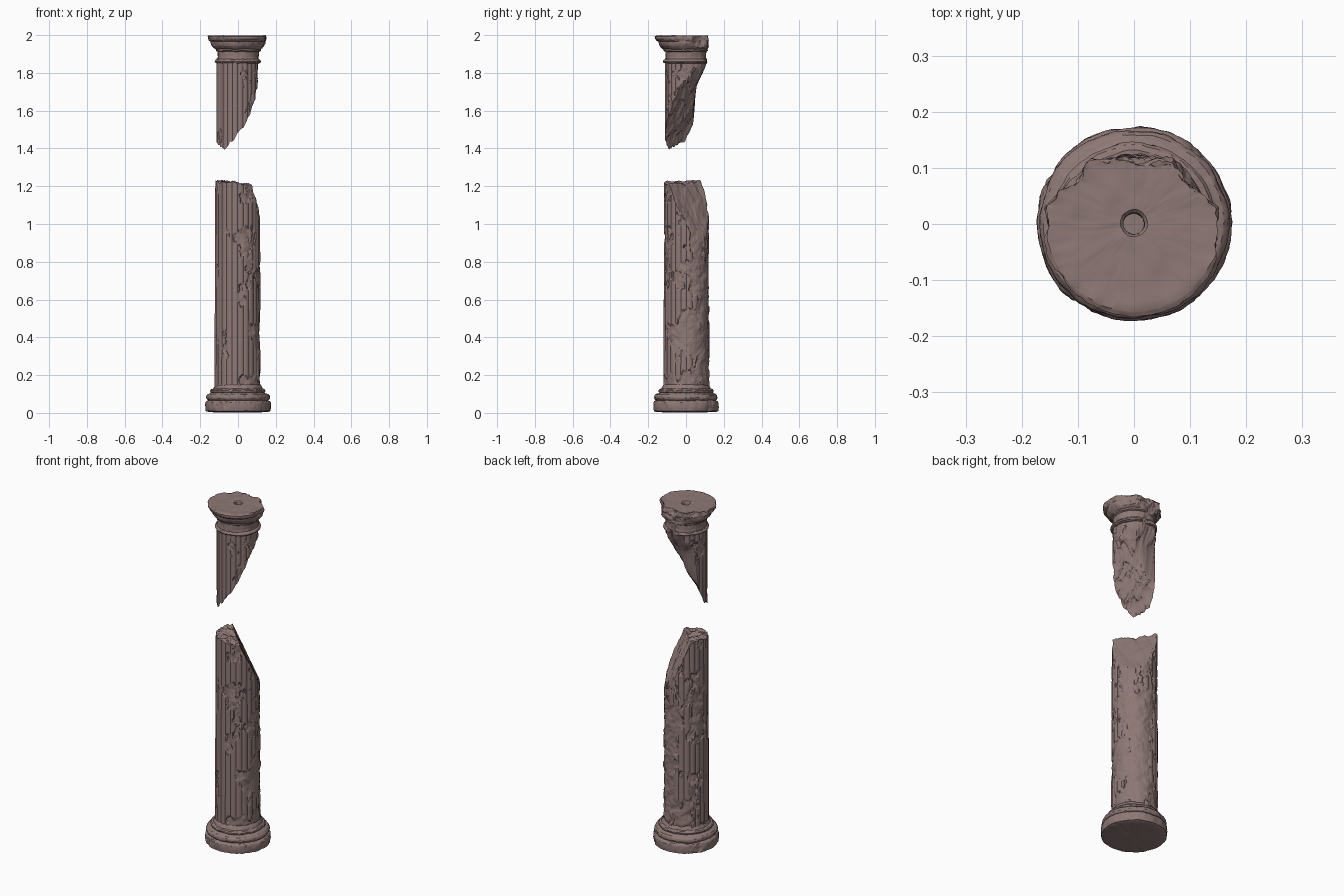
import bpy, bmesh, math
from mathutils import Vector, noise

if "Cube" in bpy.data.objects:
    bpy.data.objects.remove(bpy.data.objects["Cube"])

SEG = 240
FLUTES = 24
TAU = 2 * math.pi

stone = bpy.data.materials.new("weathered_stone")
stone.diffuse_color = (0.27, 0.19, 0.18, 1)
stone.use_nodes = True
stone.node_tree.nodes["Principled BSDF"].inputs["Base Color"].default_value = stone.diffuse_color


def step(a, b, t):
    t = min(1, max(0, (t - a) / (b - a)))
    return t * t * (3 - 2 * t)


def rough(x, y, z, scale, seed=0):
    return noise.fractal(Vector((x * scale + seed, y * scale, z * scale)), 0.8, 2.0, 4)


def skin(name, rows):
    """Join a stack of closed rings into one surface."""
    bm = bmesh.new()
    rings = [[bm.verts.new(p) for p in row] for row in rows]
    for a, b in zip(rings, rings[1:]):
        for i in range(SEG):
            k = (i + 1) % SEG
            bm.faces.new((a[i], a[k], b[k], b[i]))
    bmesh.ops.remove_doubles(bm, verts=bm.verts, dist=0.00005)
    bmesh.ops.recalc_face_normals(bm, faces=bm.faces)
    mesh = bpy.data.meshes.new(name)
    bm.to_mesh(mesh)
    bm.free()
    mesh.materials.append(stone)
    ob = bpy.data.objects.new(name, mesh)
    bpy.context.collection.objects.link(ob)
    bpy.ops.object.select_all(action='DESELECT')
    ob.select_set(True)
    bpy.context.view_layer.objects.active = ob
    bpy.ops.object.shade_smooth_by_angle(angle=math.radians(35))
    return ob


def shaft_radius(t, z, radius):
    """Fluted radius, worn away in patches except on the front left."""
    c, s = math.cos(t), math.sin(t)
    flute = 0.004 * abs(math.sin(t * FLUTES / 2)) ** 0.7 - 0.004
    n = noise.fractal(Vector((c * 1.1 + 4, s * 1.1, z * 6)), 0.7, 2.0, 4)
    worn = step(0.08, 0.16, n - 0.4 * math.cos(t - math.radians(230)))
    worn_depth = -0.006 + 0.005 * rough(c, s, z * 8, 2.5, 9)
    return radius + flute * (1 - worn) + worn_depth * worn


def shaft(name, z0, radius, cut, n_side, centre):
    """Fluted shaft from z0 to the ragged break surface cut(x, y)."""
    edge = []
    for i in range(SEG):
        t = TAU * i / SEG
        edge.append((t, cut(radius(0) * math.cos(t), radius(0) * math.sin(t))))
    rows = []
    for j in range(n_side + 1):
        row = []
        for t, z1 in edge:
            z = z0 + (z1 - z0) * j / n_side
            r = shaft_radius(t, z, radius(z))
            row.append((centre[0] + r * math.cos(t), centre[1] + r * math.sin(t), z))
        rows.append(row)
    for j in range(1, 21):
        f = 1 - j / 20
        row = []
        for t, z1 in edge:
            r = f * shaft_radius(t, z1, radius(z1))
            x, y = r * math.cos(t), r * math.sin(t)
            row.append((centre[0] + x, centre[1] + y, cut(x, y)))
        rows.append(row)
    return skin(name, rows)


def lathe(name, profile, chips, wear):
    """Turned moulding; chips are (angle, distance) flats knocked off the rim."""
    pts = []
    for (r0, z0), (r1, z1) in zip(profile, profile[1:]):
        pts += [(r0 + (r1 - r0) * k / 3, z0 + (z1 - z0) * k / 3) for k in range(3)]
    pts.append(profile[-1])
    rows = []
    for r0, z0 in pts:
        row = []
        for i in range(SEG):
            t = TAU * i / SEG
            c, s = math.cos(t), math.sin(t)
            n = rough(r0 * c, r0 * s, z0, 14, 3)
            r = r0
            for a, d in chips:
                k = math.cos(t - math.radians(a))
                if k > 0.2:
                    r = min(r, (d + 0.009 * n) / k)
            fade = min(1, r0 / 0.03)
            r += wear * fade * (n - 0.3 * abs(rough(c, s, z0, 5, 7)))
            z = z0 + wear * 0.5 * fade * rough(r0 * c, r0 * s, z0, 25, 5)
            row.append((r * c, r * s, min(2.0, max(0.0, z))))
        rows.append(row)
    return skin(name, rows)


# Break surfaces: both slope along the front-left to back-right diagonal
def lower_cut(x, y):
    d = (x + y) * 0.7071
    z = 1.215 - 0.12 * x - 2.1 * max(0, d + 0.01)
    return z + 0.014 * rough(x, y, 0, 22)


def upper_cut(x, y):
    d = (x + y) * 0.7071
    z = 1.41 + 1.9 * max(0, d + 0.11)
    back = 1.73 + 2.2 * (y - 0.05)
    z += max(0, back - z) * step(0.035, 0.06, y)
    return min(1.865, max(1.39, z + 0.025 * rough(x, y, 0, 20, 2)))


# Round base: plinth, torus, scotia and fillet
lathe("base", [
    (0, 0.004), (0.08, 0.003), (0.155, 0.005), (0.171, 0.01), (0.174, 0.03), (0.173, 0.055),
    (0.168, 0.062), (0.158, 0.066), (0.165, 0.071), (0.169, 0.08), (0.167, 0.091),
    (0.160, 0.099), (0.148, 0.102), (0.141, 0.107), (0.145, 0.111), (0.146, 0.118),
    (0.141, 0.125), (0.131, 0.128), (0.125, 0.14), (0.118, 0.15)],
    [(55, 0.168), (150, 0.169), (235, 0.168)], 0.004)

# Standing lower part of the shaft
shaft("lower_shaft", 0.1, lambda z: 0.124 - 0.004 * z, lower_cut, 170, (-0.002, 0.003))

# Hanging upper part of the shaft, tapering to a splinter
shaft("upper_shaft", 1.875, lambda z: 0.113, upper_cut, 80, (-0.002, 0))

# Capital: collar ring, neck, flared echinus, abacus with a dowel hole on top
lathe("capital", [
    (0, 1.85), (0.108, 1.85), (0.119, 1.854), (0.123, 1.861), (0.119, 1.869),
    (0.111, 1.874), (0.109, 1.885), (0.109, 1.912), (0.118, 1.917), (0.119, 1.925),
    (0.128, 1.931), (0.139, 1.943), (0.145, 1.958), (0.146, 1.966), (0.155, 1.971),
    (0.163, 1.98), (0.164, 1.993), (0.155, 1.998), (0.11, 1.996), (0.06, 1.997),
    (0.024, 1.996), (0.019, 1.99), (0.018, 1.955), (0, 1.955)],
    [(90, 0.112), (42, 0.126), (135, 0.132), (0, 0.146), (180, 0.154), (225, 0.16)], 0.004)
